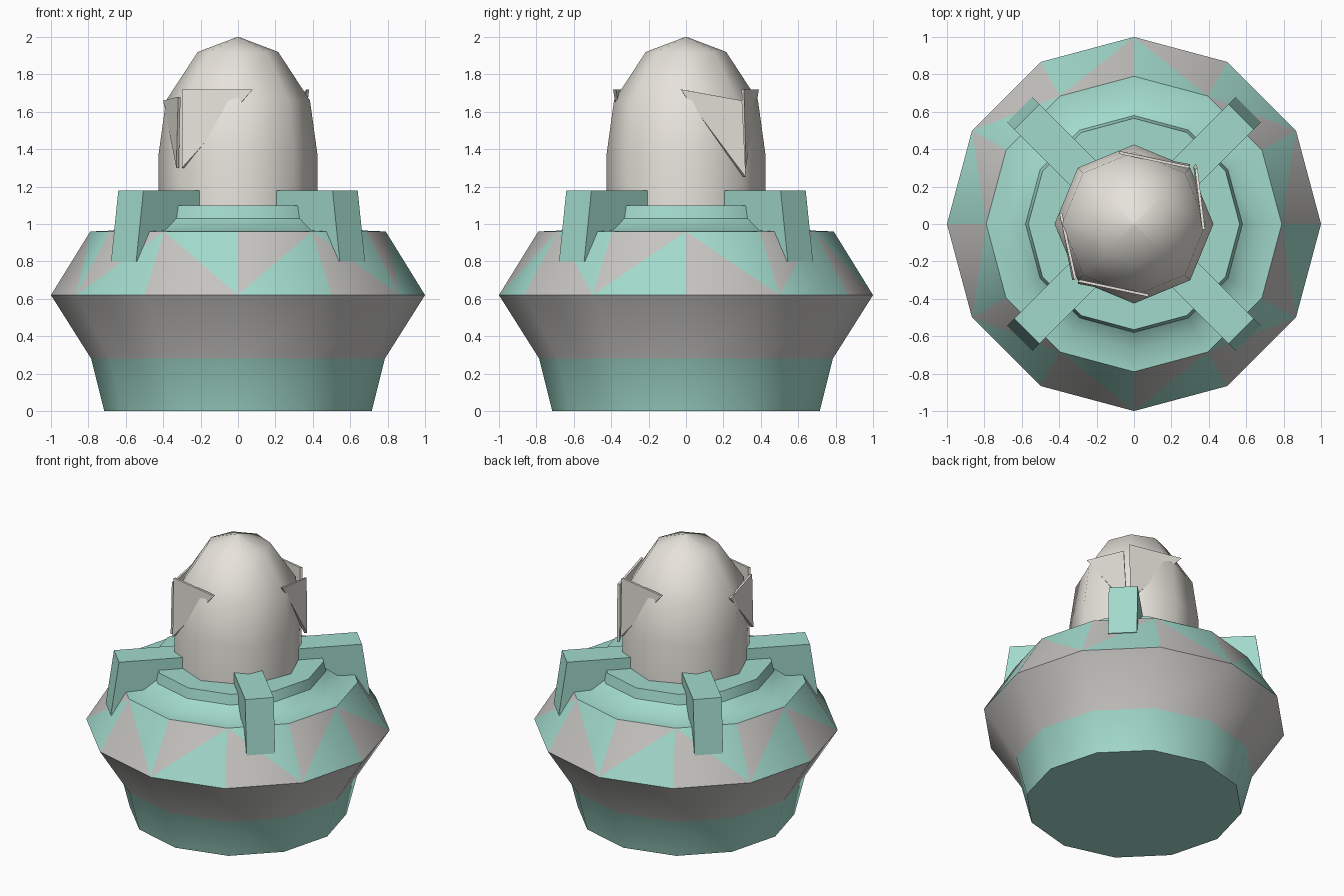
import bpy, bmesh
from math import sin, cos, pi, radians

if "Cube" in bpy.data.objects:
    bpy.data.objects.remove(bpy.data.objects["Cube"])


def material(name, rgb):
    m = bpy.data.materials.new(name)
    m.diffuse_color = (*rgb, 1)
    m.use_nodes = True
    m.node_tree.nodes["Principled BSDF"].inputs["Base Color"].default_value = m.diffuse_color
    return m


TEAL = material("teal", (0.36, 0.70, 0.60))
GREY = material("warm_grey", (0.56, 0.55, 0.53))
CREAM = material("cream", (0.80, 0.77, 0.71))


def make(name, verts, faces, mats, slots=None, smooth=None):
    me = bpy.data.meshes.new(name)
    me.from_pydata(verts, [], faces)
    for m in mats:
        me.materials.append(m)
    if slots:
        me.polygons.foreach_set("material_index", slots)
    bm = bmesh.new()
    bm.from_mesh(me)
    bmesh.ops.recalc_face_normals(bm, faces=bm.faces)
    bm.to_mesh(me)
    bm.free()
    ob = bpy.data.objects.new(name, me)
    bpy.context.collection.objects.link(ob)
    if smooth:
        bpy.ops.object.select_all(action='DESELECT')
        ob.select_set(True)
        bpy.context.view_layer.objects.active = ob
        bpy.ops.object.shade_smooth_by_angle(angle=radians(smooth))
    return ob


def lathe(name, profile, sides, mats, slot=lambda i: 0, zigzag=None, smooth=35):
    """Spin a profile; the zigzag row is split into two-coloured triangles."""
    verts = [(r * cos(2 * pi * k / sides), r * sin(2 * pi * k / sides), z)
             for r, z in profile for k in range(sides)]
    faces, slots = [], []
    for i in range(len(profile) - 1):
        for k in range(sides):
            n = (k + 1) % sides
            a, b = i * sides + k, i * sides + n
            c, d = b + sides, a + sides
            if i == zigzag:
                if k % 2:   # diagonals meet at every other lower corner
                    faces += [(a, b, c), (a, c, d)]
                    slots += [1, 0] if k % 4 == 1 else [0, 1]
                    slots[-2:] = [0, 1]
                else:
                    faces += [(a, b, d), (b, c, d)]
                    slots += [1, 0]
            else:
                faces.append((a, b, c, d))
                slots.append(slot(i))
    faces.append(tuple(range(sides))[::-1])
    slots.append(slot(0))
    last = (len(profile) - 1) * sides
    faces.append(tuple(range(last, last + sides)))
    slots.append(slot(len(profile) - 2))
    return make(name, verts, faces, mats, slots, smooth)


# Faceted body: teal foot, grey band, zigzag shoulder, teal collar
lathe("body",
      [(0.715, 0), (0.785, 0.28), (1.0, 0.62), (0.79, 0.96),
       (0.67, 0.965), (0.58, 1.03), (0.565, 1.10), (0.38, 1.10)],
      12, [TEAL, GREY], slot=lambda i: 1 if i == 1 else 0, zigzag=2)

# Eight-sided dome
lathe("dome",
      [(0.425, 1.05), (0.425, 1.37), (0.385, 1.66), (0.215, 1.92), (0.004, 2.0)],
      8, [CREAM], smooth=50)

# Four diagonal brackets bent over the shoulder
bracket = [(0.36, 1.0), (0.36, 1.18), (0.81, 1.18), (0.865, 0.80),
           (0.72, 0.80), (0.70, 0.95)]
n = len(bracket)
for k in range(4):
    verts = [(s, w, z) for w in (-0.095, 0.095) for s, z in bracket]
    faces = [tuple(range(n)), tuple(range(n, 2 * n))]
    faces += [(i, (i + 1) % n, (i + 1) % n + n, i + n) for i in range(n)]
    ob = make(f"bracket_{k + 1}", verts, faces, [TEAL])
    ob.rotation_euler.z = pi / 4 + k * pi / 2

# Thin triangular flaps around the dome
flaps = {
    "front": [(-0.30, -0.31, 1.72), (0.08, -0.39, 1.72), (-0.30, -0.32, 1.30)],
    "back": [(0.30, 0.31, 1.72), (-0.08, 0.39, 1.72), (0.30, 0.32, 1.30)],
    "right": [(0.34, 0.30, 1.66), (0.38, -0.03, 1.72), (0.33, 0.32, 1.25)],
    "left": [(-0.32, -0.30, 1.68), (-0.40, 0.06, 1.66), (-0.33, -0.30, 1.30)],
}
for side, tri in flaps.items():
    inner = [(x * 0.96, y * 0.96, z) for x, y, z in tri]
    make(f"flap_{side}", tri + inner,
         [(0, 1, 2), (3, 5, 4), (0, 3, 4, 1), (1, 4, 5, 2), (2, 5, 3, 0)], [CREAM])
